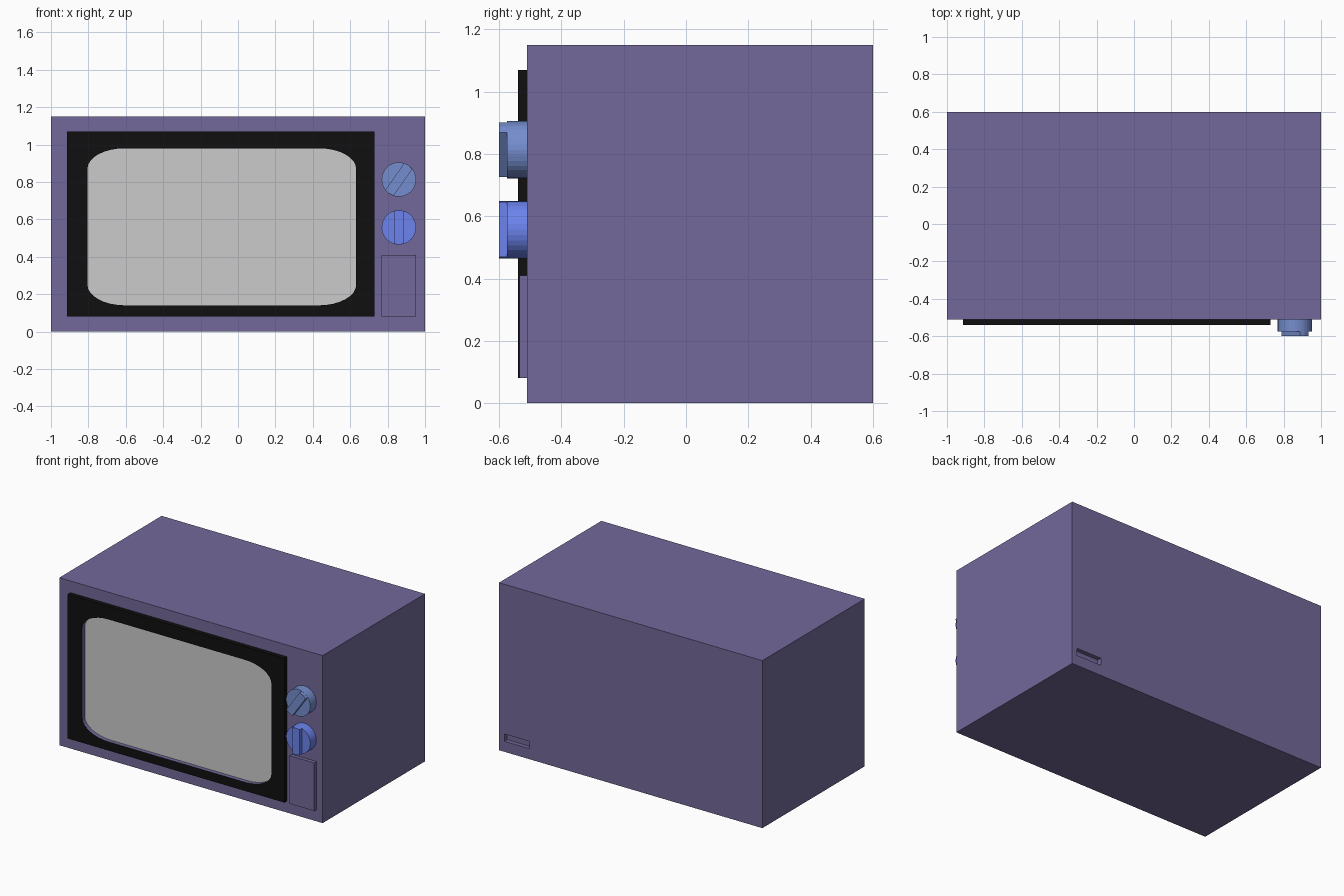
import bpy, bmesh, math

if "Cube" in bpy.data.objects:
    bpy.data.objects.remove(bpy.data.objects["Cube"])


def material(name, rgb):
    m = bpy.data.materials.new(name)
    m.diffuse_color = (*rgb, 1)
    m.use_nodes = True
    m.node_tree.nodes["Principled BSDF"].inputs["Base Color"].default_value = m.diffuse_color
    return m


PURPLE = material("purple", (0.17, 0.14, 0.32))
BLACK = material("black", (0.005, 0.005, 0.005))
STEEL_BLUE = material("steel_blue", (0.18, 0.27, 0.62))
BLUE = material("blue", (0.15, 0.23, 0.85))


def finish(name, bm, mats=()):
    bmesh.ops.recalc_face_normals(bm, faces=bm.faces)
    me = bpy.data.meshes.new(name)
    bm.to_mesh(me)
    bm.free()
    for m in mats:
        me.materials.append(m)
    ob = bpy.data.objects.new(name, me)
    bpy.context.collection.objects.link(ob)
    return ob


def box(name, x, y, z, mats=()):
    bm = bmesh.new()
    bmesh.ops.create_cube(bm, size=1)
    for v in bm.verts:
        v.co = [a[0] + (c + 0.5) * (a[1] - a[0]) for a, c in zip((x, y, z), v.co)]
    return finish(name, bm, mats)


# Cabinet with a small socket recess low on the back
cabinet = box("cabinet", (-1, 1), (-0.51, 0.60), (0, 1.15), [PURPLE])
cutter = box("socket_cutter", (0.77, 0.96), (0.57, 0.65), (0.072, 0.122), [PURPLE])
cutter.hide_render = True
cutter.hide_viewport = True
cut = cabinet.modifiers.new("socket", 'BOOLEAN')
cut.operation = 'DIFFERENCE'
cut.solver = 'EXACT'
cut.object = cutter

# Screen outline: rectangle with elliptical corners
X0, X1, Z0, Z1 = -0.805, 0.632, 0.14, 0.98
RX, RZ, N = 0.20, 0.11, 8
outline = []
for k, (cx, cz) in enumerate([(X1 - RX, Z1 - RZ), (X0 + RX, Z1 - RZ),
                              (X0 + RX, Z0 + RZ), (X1 - RX, Z0 + RZ)]):
    for i in range(N + 1):
        a = math.radians(90) * (k + i / N)
        outline.append((cx + RX * math.cos(a), cz + RZ * math.sin(a)))

# Bezel frame: black plate with a purple-walled opening
bm = bmesh.new()
FRONT, BACK = -0.54, -0.51
corners = [(0.73, 1.07), (-0.915, 1.07), (-0.915, 0.08), (0.73, 0.08)]
rings = [[[bm.verts.new((x, y, z)) for x, z in pts] for y in (FRONT, BACK)]
         for pts in (corners, outline)]
for (front, back), mat in zip(rings, (0, 1)):
    n = len(front)
    for i in range(n):
        j = (i + 1) % n
        bm.faces.new((front[i], front[j], back[j], back[i])).material_index = mat
for layer in (0, 1):
    outer, inner = rings[0][layer], rings[1][layer]
    for k in range(4):
        arc = inner[k * (N + 1):(k + 1) * (N + 1)]
        for a, b in zip(arc, arc[1:]):
            bm.faces.new((outer[k], a, b))
        nxt = (k + 1) % 4
        bm.faces.new((outer[k], arc[-1], inner[nxt * (N + 1)], outer[nxt]))
finish("screen_bezel", bm, [BLACK, PURPLE])

# Grey screen just proud of the cabinet front
bm = bmesh.new()
bm.faces.new([bm.verts.new((x, -0.512, z)) for x, z in outline])
finish("screen", bm)


# Dials: round drum with a raised grip across its face
def dial(name, z, tilt, mat):
    bm = bmesh.new()
    r, half, steps = 0.092, 0.027, 32

    def prism(pts, y0, y1):
        a, b = ([bm.verts.new((px, y, pz)) for px, pz in pts] for y in (y0, y1))
        bm.faces.new(a)
        bm.faces.new(b)
        for i in range(len(pts)):
            j = (i + 1) % len(pts)
            bm.faces.new((a[i], a[j], b[j], b[i]))

    prism([(r * math.cos(math.tau * i / steps), r * math.sin(math.tau * i / steps))
           for i in range(steps)], -0.575, -0.51)
    w = math.asin(half / r)
    angles = [s + w * t for s in (math.pi / 2, -math.pi / 2) for t in (-1, 0, 1)]
    prism([(r * math.cos(a - tilt), r * math.sin(a - tilt)) for a in angles], -0.60, -0.575)
    finish(name, bm, [mat]).location = (0.86, 0, z)


dial("upper_dial", 0.813, math.radians(35), STEEL_BLUE)
dial("lower_dial", 0.557, 0, BLUE)

# Raised control panel under the dials
box("control_panel", (0.767, 0.953), (-0.535, -0.51), (0.08, 0.41), [PURPLE])
